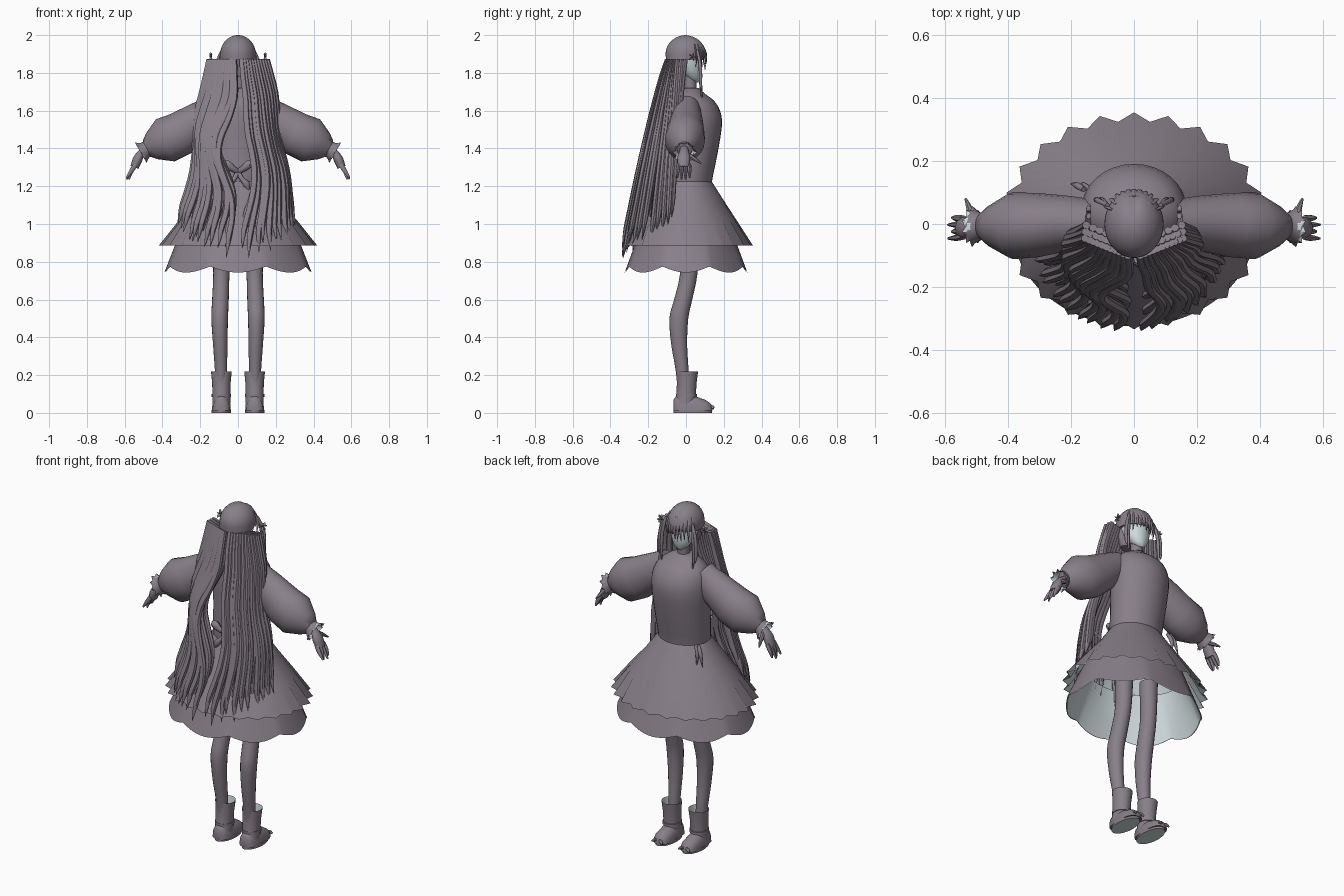
import bpy, bmesh, math, random
from mathutils import Vector as V

if "Cube" in bpy.data.objects:
    bpy.data.objects.remove(bpy.data.objects["Cube"])
rng = random.Random(4)


def material(name, colour):
    m = bpy.data.materials.new(name)
    m.use_nodes = True
    m.diffuse_color = (*colour, 1)
    m.node_tree.nodes["Principled BSDF"].inputs["Base Color"].default_value = (*colour, 1)
    return m


mauve = material("mauve grey", (0.25, 0.215, 0.25))
pale = material("pale lining", (0.64, 0.72, 0.74))


def loft(name, parts, mat=mauve, caps=True, flip=False, angle=50):
    """Skin one or more lists of point rings into a single object."""
    bm = bmesh.new()
    for rings in parts:
        rows = [[bm.verts.new(p) for p in r] for r in rings]
        n = len(rows[0])
        for a, b in zip(rows, rows[1:]):
            for i in range(n):
                j = (i + 1) % n
                bm.faces.new((a[i], a[j], b[j], b[i]))
        if caps:
            bm.faces.new(rows[0])
            bm.faces.new(rows[-1])
    bmesh.ops.recalc_face_normals(bm, faces=bm.faces)
    if flip:
        bmesh.ops.reverse_faces(bm, faces=bm.faces)
    me = bpy.data.meshes.new(name)
    bm.to_mesh(me)
    bm.free()
    me.shade_smooth()
    me.set_sharp_from_angle(angle=math.radians(angle))
    me.materials.append(mat)
    ob = bpy.data.objects.new(name, me)
    bpy.context.collection.objects.link(ob)
    return ob


def oval(x, y, z, rx, ry, n=32):
    return [V((x + rx * math.cos(math.tau * i / n), y + ry * math.sin(math.tau * i / n), z))
            for i in range(n)]


def smooth_path(pts, steps):
    """Catmull-Rom samples through the points (any dimension)."""
    p = [V(q) for q in pts]
    p = [2 * p[0] - p[1]] + p + [2 * p[-1] - p[-2]]
    out = []
    for i in range(1, len(p) - 2):
        a, b, c, d = p[i - 1:i + 3]
        for k in range(steps):
            t = k / steps
            out.append(0.5 * (2 * b + (c - a) * t + (2 * a - 5 * b + 4 * c - d) * t * t
                              + (3 * b - a - 3 * c + d) * t ** 3))
    return out + [p[-2]]


def tube(pts, steps=4, n=8, flat=1.0, side=(0, 1, 0)):
    """Rings along a path of (x, y, z, radius); flat scales the direction across side."""
    path = smooth_path(pts, steps)
    pos = [q.to_3d() for q in path]
    rings = []
    for i, q in enumerate(path):
        t = (pos[min(i + 1, len(pos) - 1)] - pos[max(i - 1, 0)]).normalized()
        v = V(side) - t * t.dot(V(side))
        v.normalize()
        u = t.cross(v)
        r = max(q[3], 0.0008)
        rings.append([pos[i] + u * (r * flat * math.cos(math.tau * k / n))
                      + v * (r * math.sin(math.tau * k / n)) for k in range(n)])
    return rings


def shell(name, rings, angle=50):
    """Open cloth surface with a pale inner lining."""
    loft(name, [rings], caps=False, angle=angle)
    inner = []
    for r in rings:
        c = sum(r, V()) / len(r)
        inner.append([V((c.x + (p.x - c.x) * 0.985, c.y + (p.y - c.y) * 0.985, p.z)) for p in r])
    loft(name + "_lining", [inner], pale, caps=False, flip=True, angle=angle)


# Bodice and neck
bodice = [(1.2, .015, .145, .122), (1.24, .015, .15, .125), (1.4, .035, .16, .137), (1.55, .045, .168, .146),
          (1.64, .035, .15, .124), (1.69, .025, .1, .075), (1.72, .022, .045, .045)]
loft("bodice", [[oval(0, *q) for q in smooth_path([(y, z, a, b) for z, y, a, b in bodice], 3)]])
loft("neck", [[oval(0, .022, z, .034, .034, 16) for z in (1.69, 1.74, 1.8)]])

# Overskirt, smooth at the waist and pointed in plan at the hem
PLEATS = 24


def pleat_ring(z, rx, ry, depth):
    out = []
    for i in range(PLEATS * 2):
        a = math.pi * i / PLEATS
        k = 1 - depth * (i % 2)
        out.append(V((rx * k * math.cos(a), .01 + ry * k * math.sin(a), z)))
    return out


shell("pleated_skirt", [pleat_ring(*s) for s in
                        ((1.225, .151, .126, 0), (1.12, .225, .193, .005), (1.02, .312, .258, .02),
                         (.885, .42, .345, .08))], 180)

# Scalloped underskirt
under = []
for k in range(6):
    t = k / 5
    ring = oval(0, 0, 0, .29 + .1 * t, .23 + .095 * t, 96)
    for i, p in enumerate(ring):
        lobe = abs(math.cos(4 * math.tau * i / 96))
        p.z = 1.0 - t * (.225 + .032 * lobe)
    under.append(ring)
shell("scalloped_underskirt", under)

# Head: pale face and hair cap
face = [(1.748, .052, .012, .012), (1.77, .045, .042, .034), (1.81, .026, .066, .058),
        (1.86, .012, .08, .074), (1.92, .005, .083, .078), (1.95, 0, .06, .06)]
loft("face", [[oval(0, y, z, a, b) for z, y, a, b in face]], pale)
cap = [oval(0, -.008, 1.868, .092, .098, 40)]
for k in range(11):
    a = math.pi / 2 * k / 10.5
    ring = oval(0, 0, 1.9 + .1 * math.sin(a), .094 * math.cos(a), .108 * math.cos(a), 40)
    for p in ring:  # parting crease at the forehead
        if p.y > 0:
            p.z -= .012 * math.exp(-(p.x / .015) ** 2) * math.cos(a)
    cap.append(ring)
loft("hair_cap", [cap])
loft("hair_nape", [[oval(0, y, z, a, b, 24) for z, y, a, b in
                    ((1.78, -.045, .05, .035), (1.82, -.04, .075, .05), (1.88, -.035, .086, .06))]])

# Fringe and long face-side locks
fringe = []
for i in range(11):
    x = -.085 + .017 * i
    y = .108 * math.sqrt(1 - (x / .1) ** 2)
    fringe.append(tube([(x * .8, y * .8, 1.95, .007), (x, y - .004, 1.91, .009), (x * 1.05, y, 1.87, .007),
                        (x * 1.02, y - .006, 1.83 + rng.uniform(-.02, .02), .001)], flat=.5, side=(1, 0, 0)))
for s in (-1, 1):
    for dx, low in ((0, 1.64), (.015, 1.7)):
        fringe.append(tube([(s * .085, .06, 1.92, .007), (s * (.1 + dx), .075, 1.84, .009),
                            (s * (.105 + dx), .078, 1.74, .008), (s * (.1 + dx), .085, low, .001)]))
loft("fringe_and_side_locks", fringe)

# Long wavy hair falling behind, in thick strands spread over three layers
strands = []
STEPS = 10
for s in (-1, 1):
    for layer, count in enumerate((11, 9, 7)):
        for i in range(count):
            f = (i + .5) / count
            th = math.radians(5 + 80 * f + rng.uniform(-2, 2))
            ex = s * .315 * math.sin(th) * (1 - .07 * layer)
            ey = -.3 * math.cos(th) * (1 - .16 * layer) - .042
            rx, ry = s * (.012 + .15 * f), -.103 + .06 * f + .022 * layer
            low = .81 + .17 * f ** 1.5 + rng.uniform(0, .06) + .05 * layer
            wave = .026 * (1 - .65 * f) * rng.uniform(.75, 1.15)
            pts = []
            for k in range(STEPS + 1):
                t = k / STEPS
                # strands near the middle swing apart over the bow and close below it
                swing = s * .065 * (1 - f) * math.exp(-((t - .5) / .2) ** 2)
                x = rx + (ex - rx) * t ** 1.3 + swing + wave * math.sin(t * 11 + .4 * f) * min(1, 3 * t)
                x += s * .022 * f * math.sin(math.pi * min(1, 2 * t))
                r = .0125 + .0045 * math.sin(math.pi * t)
                pts.append((x, ry + (ey - ry) * t ** .87, 1.87 + (low - 1.87) * t, r if k < STEPS else .001))
            strands.append(tube(pts, 3, 7, 1.1))
loft("long_hair", strands)

# Hair flowers
petals = []
for s in (-1, 1):
    for i in range(5):
        a = math.tau * i / 5
        d = V((.3 * s, math.cos(a), math.sin(a)))
        c = V((s * .14, .035, 1.885))
        petals.append(tube([(*(c + d * q), r) for q, r in ((0, .003), (.014, .009), (.024, .002))],
                           3, 6, .4, (s, .1, .2)))
loft("hair_flowers", petals)

# Back bow and a hanging charm at the waist
bow = [tube([(0, -.115, 1.275, .012)] + [(s * x, -.13, z, r) for x, z, r in pts], 4, 8, 1.2)
       for s in (-1, 1) for pts in (((.03, 1.295, .014), (.06, 1.315, .02), (.078, 1.305, .008)),
                                    ((.02, 1.24, .01), (.045, 1.21, .015), (.055, 1.18, .006)))]
loft("back_bow", bow)
loft("waist_charm", [tube([(-.15 + dx, .11, 1.24, .009), (-.17 + dx, .122, 1.2, .011),
                           (-.18 + 2 * dx, .128, 1.13, .002)]) for dx in (-.01, .01)])

# Sleeves, cuffs, hands, legs and boots for both sides
for s, side in ((1, "left"), (-1, "right")):
    def m(pts):
        return [(s * p[0],) + tuple(p[1:]) for p in pts]

    loft(side + "_sleeve", [tube(m([(.11, .003, 1.61, .072), (.2, .003, 1.55, .086), (.305, -.003, 1.478, .102),
                                    (.385, -.006, 1.443, .106), (.455, -.007, 1.412, .066),
                                    (.485, -.008, 1.398, .04)]), 1, 20, 1.15)])
    cuff = tube(m([(.475, -.008, 1.405, .04), (.495, -.008, 1.39, .046), (.515, -.008, 1.378, .06)]), 2, 20)
    mid = sum(cuff[-1], V()) / 20
    cuff[-1] = [mid + (p - mid) * (1.1 if i % 2 else .8) for i, p in enumerate(cuff[-1])]
    shell(side + "_cuff", cuff, 30)
    hand = [tube(m([(.46, -.01, 1.415, .02), (.505, -.01, 1.385, .024), (.53, -.012, 1.345, .036),
                    (.548, -.012, 1.3, .032)]), 3, 10, .7)]
    for i in range(4):
        y = -.04 + .019 * i
        tip = 1.232 + .009 * abs(i - 1.5)
        hand.append(tube(m([(.543, y, 1.315, .011), (.565, y * 1.1, 1.28, .01),
                            (.59 - .012 * (i % 2), y * 1.15, tip, .004)]), 3, 7, 1.2))
    hand.append(tube(m([(.51, .005, 1.37, .013), (.522, .045, 1.345, .011), (.535, .08, 1.32, .004)]),
                     3, 7, side=(0, 0, 1)))
    loft(side + "_hand", hand)

    leg = [(.95, .02, .05, .05, .085), (.74, .015, .043, .046, .088), (.6, -.015, .044, .048, .093),
           (.5, -.038, .044, .05, .097), (.36, -.036, .038, .042, .094), (.22, -.02, .032, .034, .09),
           (.06, -.01, .026, .03, .088)]
    loft(side + "_leg", [[oval(s * q[4], q[1], q[0], q[2], q[3], 20)
                          for q in smooth_path([V(p) for p in leg], 3)]])
    shell(side + "_boot_shaft", [oval(s * .088, y, z, a, b, 24) for z, y, a, b in
                                 ((.05, -.005, .048, .056), (.09, 0, .047, .052),
                                  (.16, .004, .049, .052), (.22, .008, .055, .056))])
    loft(side + "_boot_strap", [[oval(s * .088, .002, z, .051, .056, 24) for z in (.085, .1)]])
    foot = []
    for y, w, h in ((-.065, .025, .06), (-.05, .043, .08), (0, .05, .088), (.05, .05, .075),
                    (.1, .048, .058), (.125, .038, .042), (.14, .018, .024)):
        foot.append([V((s * .088 + w * math.cos(a), y, .012 + h * max(0, math.sin(a)) ** .8))
                     for a in [math.tau * i / 20 for i in range(20)]])
    loft(side + "_boot_foot", [foot])
    sole = loft(side + "_boot_sole", [[oval(s * .088, .035, z, .052, .102, 24) for z in (0, .016)]])
    sole.data.materials.append(pale)
    for poly in sole.data.polygons:
        poly.material_index = 1 if poly.normal.z < -.9 else 0
    loft(side + "_boot_bow", [tube([(s * .088, .125, .03, .005), (s * .088 + d * .02, .14, .032, .009),
                                    (s * .088 + d * .036, .145, .022, .004)], 3, 7) for d in (-1, 1)])
